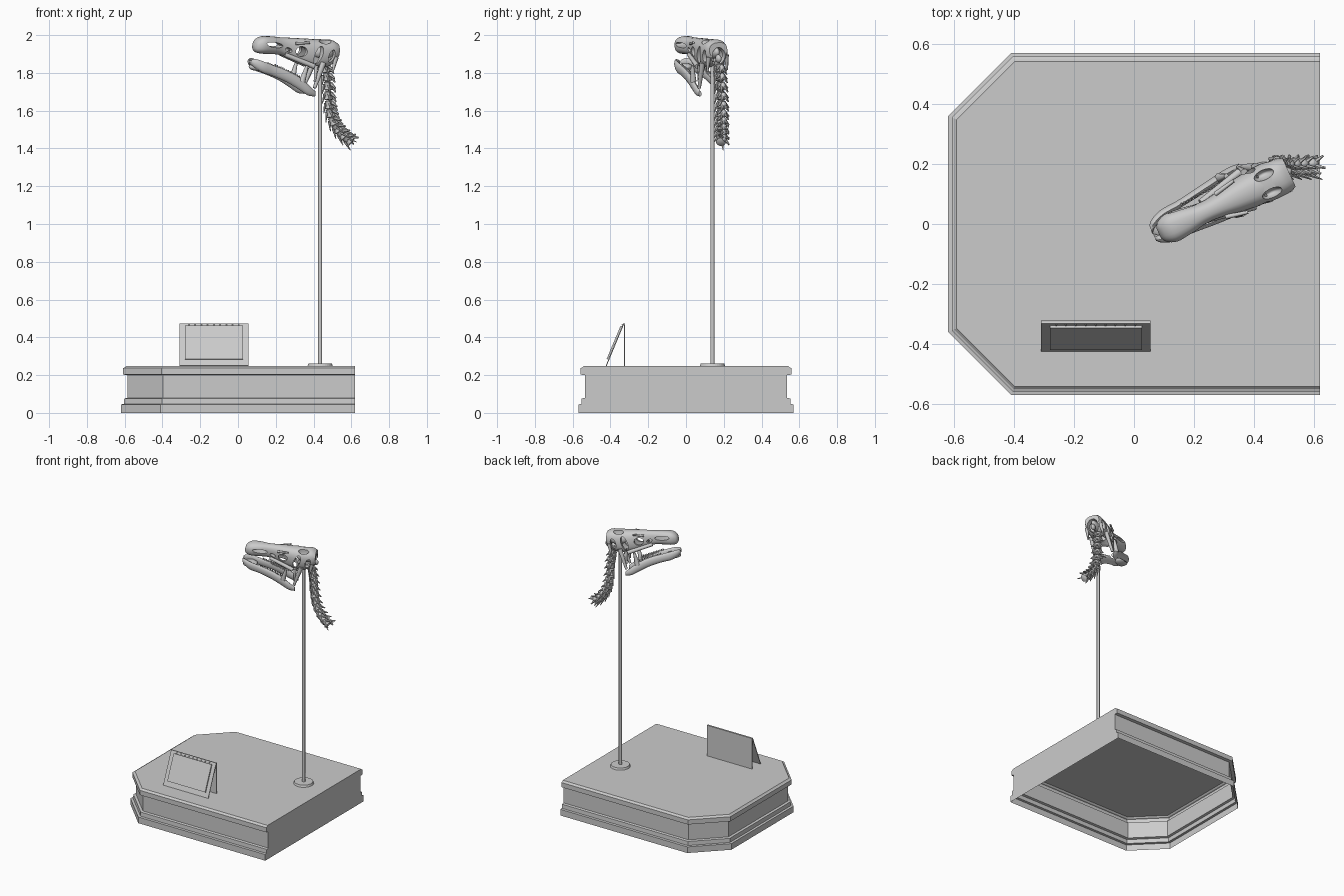
import bpy, bmesh, math
from mathutils import Vector, Matrix

if "Cube" in bpy.data.objects:
    bpy.data.objects.remove(bpy.data.objects["Cube"])

grey = bpy.data.materials.new("plain grey")
grey.diffuse_color = (0.6, 0.6, 0.6, 1)
grey.use_nodes = True
grey.node_tree.nodes["Principled BSDF"].inputs["Base Color"].default_value = grey.diffuse_color


def add(name, bm, smooth=False, matrix=None):
    bmesh.ops.recalc_face_normals(bm, faces=bm.faces)
    me = bpy.data.meshes.new(name)
    bm.to_mesh(me)
    bm.free()
    me.materials.append(grey)
    ob = bpy.data.objects.new(name, me)
    bpy.context.collection.objects.link(ob)
    if smooth:
        for p in me.polygons:
            p.use_smooth = True
    if matrix:
        ob.matrix_world = matrix
    return ob


def bridge(bm, rings, cap_start=True, cap_end=True):
    vr = [[bm.verts.new(p) for p in r] for r in rings]
    n = len(vr[0])
    for a, b in zip(vr, vr[1:]):
        for i in range(n):
            bm.faces.new((a[i], a[(i + 1) % n], b[(i + 1) % n], b[i]))
    if cap_start:
        bm.faces.new(vr[0][::-1])
    if cap_end:
        bm.faces.new(vr[-1])


def ellipse_rings(sections, n=16, power=1.0):
    """Sections are (u, v, w, half width, half height), rings stand across u."""
    rings = []
    for u, v, w, rv, rw in sections:
        ring = []
        for i in range(n):
            a = 2 * math.pi * i / n
            c, s = math.cos(a), math.sin(a)
            ring.append((u, v + rv * math.copysign(abs(c) ** power, c),
                         w + rw * math.copysign(abs(s) ** power, s)))
        rings.append(ring)
    return rings


def smooth_rows(rows, steps=4):
    """Catmull-Rom interpolation of rows of numbers."""
    out = []
    for i in range(len(rows) - 1):
        p = [rows[max(i - 1, 0)], rows[i], rows[i + 1], rows[min(i + 2, len(rows) - 1)]]
        for k in range(steps):
            t = k / steps
            out.append([0.5 * (2 * b + (c - a) * t + (2 * a - 5 * b + 4 * c - d) * t * t
                               + (3 * b - a - 3 * c + d) * t ** 3) for a, b, c, d in zip(*p)])
    return out + [list(rows[-1])]


def ball(bm, loc, size, rot=None, segments=20):
    m = Matrix.Translation(loc) @ (rot or Matrix()) @ Matrix.Diagonal((*size, 1))
    bmesh.ops.create_uvsphere(bm, u_segments=segments, v_segments=segments // 2, radius=1, matrix=m)


def rod(bm, a, b, r1, r2, n=8):
    a, b = Vector(a), Vector(b)
    m = Matrix.Translation((a + b) / 2) @ (b - a).to_track_quat('Z', 'Y').to_matrix().to_4x4()
    bmesh.ops.create_cone(bm, cap_ends=True, segments=n, radius1=r1, radius2=r2,
                          depth=(b - a).length, matrix=m)


# Plinth: open-bottomed moulded shell with two cut corners
def outline(z, o):
    half = [(0.62, 0.57 - o), (-0.41 + 0.414 * o, 0.57 - o), (-0.62 + o, 0.36 - 0.414 * o)]
    return [(x, -y, z) for x, y in half] + [(x, y, z) for x, y in half[::-1]]


bm = bmesh.new()
bridge(bm, [outline(z, o) for z, o in (
    (0, 0), (0.045, 0), (0.047, 0.016), (0.076, 0.018), (0.08, 0.034), (0.2, 0.034),
    (0.203, 0.012), (0.237, 0.012), (0.24, 0.02), (0.248, 0.028))], cap_start=False)
add("plinth", bm)

# Folded sign: leaning front board, upright back board, raised page, binding rings
TOP = 0.248


def board(name, x0, x1, lo, hi, thick):
    """Board between two (y, z) points, thickened towards the front."""
    (y0, z0), (y1, z1) = lo, hi
    n = Vector((0, -(z1 - z0), y1 - y0)).normalized() * thick
    base = [Vector(p) for p in ((x0, y0, z0), (x1, y0, z0), (x1, y1, z1), (x0, y1, z1))]
    b = bmesh.new()
    bridge(b, [base, [p + n for p in base]])
    return add(name, b)


board("sign_front", -0.31, 0.055, (-0.42, TOP), (-0.327, 0.472), 0.005)
board("sign_back", -0.31, 0.055, (-0.322, TOP), (-0.322, 0.472), 0.005)
board("sign_page", -0.28, 0.027, (-0.412, 0.282), (-0.338, 0.458), 0.009)
bm = bmesh.new()
for i in range(9):
    x = -0.26 + i * 0.033
    rod(bm, (x, -0.339, 0.464), (x, -0.333, 0.468), 0.003, 0.003, 6)
add("sign_rings", bm)

# Pole and foot
bm = bmesh.new()
rod(bm, (0.435, 0.14, TOP), (0.435, 0.14, 1.86), 0.0105, 0.0105, 16)
add("pole", bm, True)
bm = bmesh.new()
rod(bm, (0.435, 0.14, TOP), (0.435, 0.14, 0.262), 0.067, 0.062, 32)
add("pole_foot", bm)

# Skull frame: local x runs back from the snout tip
HEAD = (Matrix.Translation((0.082, -0.03, 1.93)) @ Matrix.Rotation(math.radians(24.7), 4, 'Z')
        @ Matrix.Rotation(math.radians(6), 4, 'X'))

# Upper skull: (u, top, bottom, half width)
prof = [(0.0, 0.02, -0.005, 0.018), (0.012, 0.045, -0.02, 0.036), (0.045, 0.063, -0.028, 0.05),
        (0.1, 0.064, -0.03, 0.046), (0.16, 0.058, -0.036, 0.036), (0.22, 0.056, -0.06, 0.04),
        (0.28, 0.053, -0.088, 0.052), (0.34, 0.05, -0.104, 0.06), (0.4, 0.048, -0.104, 0.064),
        (0.45, 0.045, -0.085, 0.062), (0.48, 0.03, -0.05, 0.052)]
bm = bmesh.new()
bridge(bm, ellipse_rings([(u, 0, (t + b) / 2, h, (t - b) / 2)
                          for u, t, b, h in smooth_rows(prof)], 24, 0.8))
skull = add("skull", bm, True, HEAD)

# Skull openings: (u, v, w), (radii), tilt
holes = [((0.105, 0, 0.022), (0.052, 0.2, 0.014), 8),      # nostrils
         ((0.19, 0, -0.005), (0.02, 0.2, 0.011), 25),      # cheek gap
         ((0.26, 0, -0.012), (0.032, 0.2, 0.027), 0),      # eye sockets
         ((0.355, 0, -0.03), (0.022, 0.2, 0.052), 22),     # temple windows
         ((0.31, 0, -0.082), (0.014, 0.2, 0.011), 30),     # small cheek window
         ((0.43, 0, -0.035), (0.018, 0.2, 0.036), 20),     # rear window
         ((0.3, 0, -0.085), (0.16, 0.038, 0.095), 0),      # palate hollow
         ((0.49, 0, -0.045), (0.09, 0.04, 0.05), 0),       # nape hollow
         ((0.4, 0.034, 0.05), (0.036, 0.017, 0.05), 0),    # crown windows
         ((0.4, -0.034, 0.05), (0.036, 0.017, 0.05), 0)]
for loc, size, tilt in holes:
    bm = bmesh.new()
    ball(bm, loc, size, Matrix.Rotation(math.radians(tilt), 4, 'Y'))
    cutter = add("opening_cutter", bm, True, HEAD)
    cutter.hide_render = True
    mod = skull.modifiers.new("opening", 'BOOLEAN')
    mod.operation, mod.solver, mod.object = 'DIFFERENCE', 'EXACT', cutter
    bpy.context.view_layer.objects.active = skull
    bpy.ops.object.modifier_apply(modifier=mod.name)
    bpy.data.objects.remove(cutter)

# Braincase inside, cheek struts, jaw hinge bones
bm = bmesh.new()
ball(bm, (0.41, 0, -0.02), (0.065, 0.024, 0.035))
ball(bm, (0.47, 0, -0.055), (0.022, 0.015, 0.022))
for s in (-1, 1):
    rod(bm, (0.385, s * 0.056, -0.07), (0.335, s * 0.066, -0.205), 0.016, 0.009)
    rod(bm, (0.345, s * 0.056, -0.085), (0.335, s * 0.066, -0.17), 0.012, 0.006)
    rod(bm, (0.17, s * 0.03, -0.03), (0.33, s * 0.062, -0.09), 0.012, 0.014)
    rod(bm, (0.46, s * 0.052, -0.04), (0.44, s * 0.058, -0.12), 0.014, 0.005)
    rod(bm, (0.225, s * 0.042, 0.03), (0.3, s * 0.058, 0.036), 0.008, 0.006)
add("skull_struts", bm, True, HEAD)

# Lower jaw: mirrored branches, rising hooks and beak floor
branch = [(-0.018, 0.014, -0.072, 0.014, 0.012), (0.0, 0.03, -0.078, 0.014, 0.024),
          (0.04, 0.044, -0.095, 0.014, 0.03), (0.1, 0.047, -0.115, 0.013, 0.029),
          (0.18, 0.055, -0.145, 0.014, 0.031), (0.25, 0.062, -0.182, 0.014, 0.033),
          (0.3, 0.066, -0.216, 0.013, 0.028), (0.34, 0.066, -0.235, 0.008, 0.014)]
bm = bmesh.new()
for s in (-1, 1):
    rows = [(u, s * v, w, a, b) for u, v, w, a, b in smooth_rows(branch)]
    bridge(bm, ellipse_rings(rows, 12))
    rod(bm, (0.262, s * 0.064, -0.17), (0.285, s * 0.07, -0.085), 0.018, 0.008)
    for i in range(14):  # tooth row
        u = 0.11 + i * 0.011
        w = -0.085 - (u - 0.1) * 0.42
        rod(bm, (u, s * 0.047, w - 0.01), (u, s * 0.046, w + 0.01), 0.006, 0.003, 6)
ball(bm, (0.03, 0, -0.1), (0.05, 0.042, 0.02))
add("lower_jaw", bm, True, HEAD)

# Neck: vertebrae strung along a curve, each with spool body, crest, wings and ribs
path = smooth_rows([(0.462, 0.175, 1.835), (0.475, 0.18, 1.75), (0.48, 0.185, 1.65),
                    (0.497, 0.185, 1.56), (0.54, 0.185, 1.485), (0.598, 0.185, 1.435)], 10)
path = [Vector(p) for p in path]
COUNT = 10
for i in range(COUNT):
    k = round((i + 0.4) / COUNT * (len(path) - 1))
    c = path[k]
    t = (path[min(k + 1, len(path) - 1)] - path[max(k - 1, 0)]).normalized()
    back = Vector((0.7, 0.7, 0.25))
    back = (back - t * back.dot(t)).normalized()
    side = t.cross(back)
    frame = Matrix((t, side, back)).transposed().to_4x4()
    frame.translation = c
    g = 0.85 + 0.025 * i
    bm = bmesh.new()
    bridge(bm, ellipse_rings([(u, 0, 0, r * g, r * g) for u, r in (
        (-0.024, 0.014), (-0.02, 0.023), (0, 0.016), (0.018, 0.025), (0.023, 0.017))], 12))
    ball(bm, (0.004, 0, 0.022 * g), (0.022, 0.018, 0.016), segments=10)
    rod(bm, (0, 0, 0.02), (0.03, 0, 0.054 * g), 0.011, 0.003, 6)
    for s in (-1, 1):
        rod(bm, (-0.012, s * 0.012, 0.01), (0.014, s * 0.043 * g, 0.018), 0.011, 0.004, 6)
        rod(bm, (0.005, s * 0.012, 0.022), (0.036, s * 0.028 * g, 0.03), 0.009, 0.004, 6)
        rod(bm, (-0.01, s * 0.016, -0.01), (0.042, s * 0.034 * g, -0.016), 0.008, 0.002, 6)
    add("vertebra", bm, True, frame)

# Soften only shallow edges on smooth parts
bpy.ops.object.select_all(action='DESELECT')
for ob in bpy.context.scene.objects:
    if ob.type == 'MESH' and ob.data.polygons[0].use_smooth:
        ob.select_set(True)
        bpy.context.view_layer.objects.active = ob
bpy.ops.object.shade_smooth_by_angle(angle=math.radians(45))
